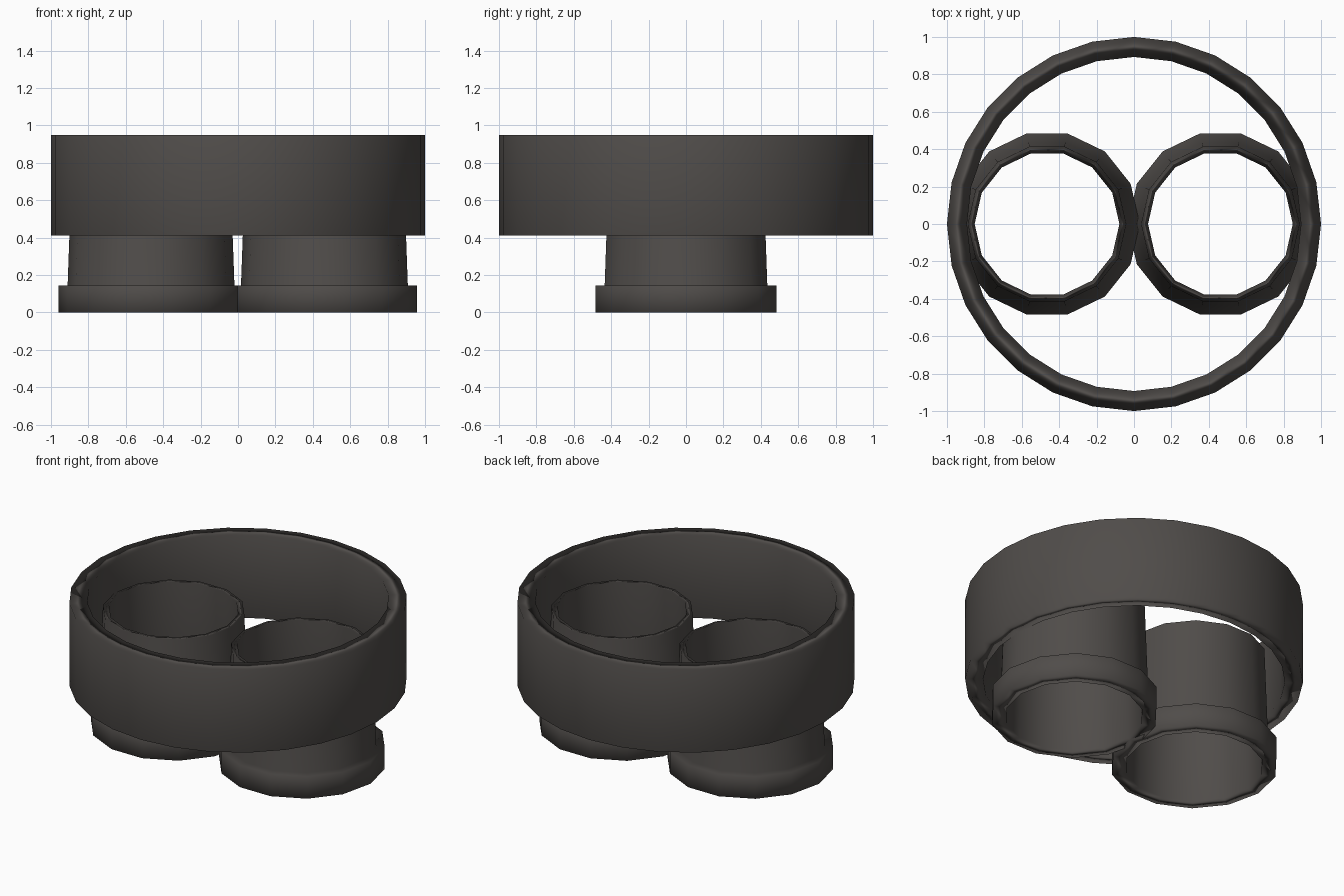
import bpy, bmesh
from math import cos, sin, tau

if "Cube" in bpy.data.objects:
    bpy.data.objects.remove(bpy.data.objects["Cube"])

mat = bpy.data.materials.new("dark_grey")
mat.diffuse_color = (0.08, 0.073, 0.068, 1)
mat.use_nodes = True
mat.node_tree.nodes["Principled BSDF"].inputs["Base Color"].default_value = mat.diffuse_color


def lathe(name, profile, sides, x=0.0):
    """Revolve a closed (radius, z) profile around a vertical axis."""
    bm = bmesh.new()
    rings = [[bm.verts.new((r * cos(tau * i / sides), r * sin(tau * i / sides), z))
              for r, z in profile] for i in range(sides)]
    n = len(profile)
    for i in range(sides):
        a, b = rings[i], rings[(i + 1) % sides]
        for j in range(n):
            k = (j + 1) % n
            bm.faces.new((a[j], b[j], b[k], a[k]))
    bmesh.ops.recalc_face_normals(bm, faces=bm.faces)
    for f in bm.faces:
        f.smooth = True
    mesh = bpy.data.meshes.new(name)
    bm.to_mesh(mesh)
    bm.free()
    mesh.materials.append(mat)
    obj = bpy.data.objects.new(name, mesh)
    obj.location.x = x
    bpy.context.collection.objects.link(obj)
    # Large walls dominate the shading, so the rims blend softly into them
    obj.modifiers.new("weighted_normals", 'WEIGHTED_NORMAL')
    return obj


# Wide upper ring
lathe("outer_ring", [(1.0, 0.412), (1.0, 0.95), (0.893, 0.95), (0.893, 0.412)], 28)

# Twin tapered tubes, each with a collar at its foot
tube = [(0.496, 0.0), (0.496, 0.145), (0.446, 0.145), (0.424, 0.755),
        (0.387, 0.755), (0.41, 0.0)]
for side, x in (("left", -0.465), ("right", 0.462)):
    lathe(side + "_tube", tube, 14, x)
